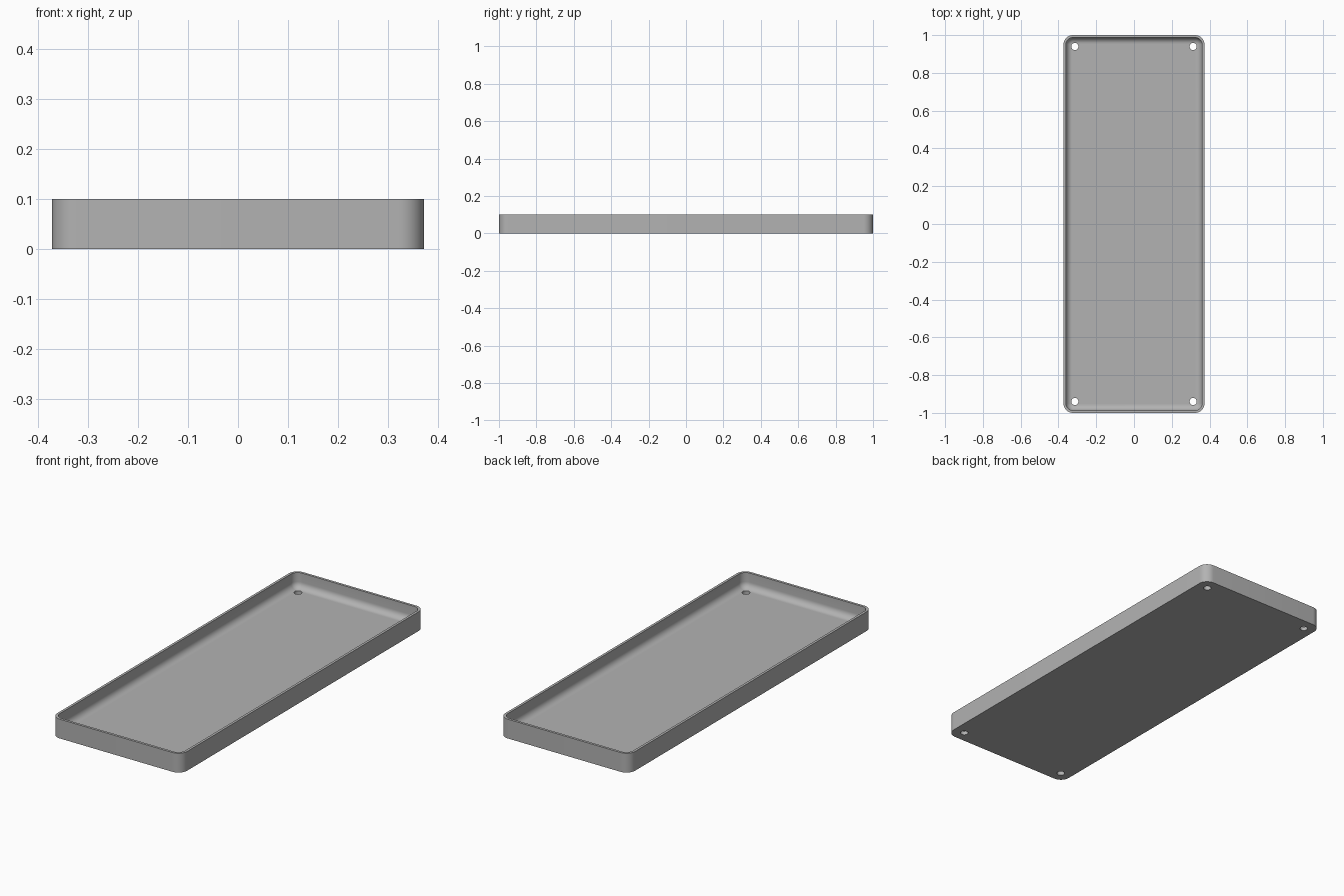
import bpy, bmesh, math

cube = bpy.data.objects.get("Cube")
if cube:
    bpy.data.objects.remove(cube, do_unlink=True)

HALF_X, HALF_Y, HEIGHT = 0.373, 1.0, 0.1
CORNER, WALL, FLOOR, FILLET = 0.05, 0.013, 0.02, 0.033
HOLE_X, HOLE_Y, HOLE_R = 0.313, 0.94, 0.019

grey = bpy.data.materials.new("plain grey")
grey.use_nodes = True
colour = (0.45, 0.45, 0.45, 1)
grey.diffuse_color = colour
grey.node_tree.nodes["Principled BSDF"].inputs["Base Color"].default_value = colour


def rounded_loop(bm, inset, z, steps=12):
    """One rounded rectangle of vertices, inset from the outer outline."""
    radius = CORNER - inset
    verts = []
    for i, (sx, sy) in enumerate([(1, 1), (-1, 1), (-1, -1), (1, -1)]):
        for k in range(steps + 1):
            a = (i + k / steps) * math.pi / 2
            verts.append(bm.verts.new((sx * (HALF_X - CORNER) + radius * math.cos(a),
                                       sy * (HALF_Y - CORNER) + radius * math.sin(a), z)))
    return verts


def add_object(name, bm):
    bmesh.ops.recalc_face_normals(bm, faces=bm.faces)
    mesh = bpy.data.meshes.new(name)
    bm.to_mesh(mesh)
    bm.free()
    mesh.materials.append(grey)
    obj = bpy.data.objects.new(name, mesh)
    bpy.context.collection.objects.link(obj)
    return obj


# Tray shell: outer wall, rim, inner wall, and a fillet down to the floor
section = [(0, 0), (0, HEIGHT), (WALL, HEIGHT)]
for k in range(9):
    a = k / 8 * math.pi / 2
    section.append((WALL + FILLET * (1 - math.cos(a)), FLOOR + FILLET * (1 - math.sin(a))))
bm = bmesh.new()
loops = [rounded_loop(bm, inset, z) for inset, z in section]
for low, high in zip(loops, loops[1:]):
    for i in range(len(low)):
        j = (i + 1) % len(low)
        bm.faces.new((low[i], low[j], high[j], high[i]))
bm.faces.new(loops[0])
bm.faces.new(loops[-1])
tray = add_object("tray", bm)

# Four screw holes through the floor
bm = bmesh.new()
for sx in (-1, 1):
    for sy in (-1, 1):
        made = bmesh.ops.create_cone(bm, cap_ends=True, segments=32, radius1=HOLE_R,
                                     radius2=HOLE_R, depth=0.2)
        bmesh.ops.translate(bm, verts=made["verts"], vec=(sx * HOLE_X, sy * HOLE_Y, 0))
cutter = add_object("hole_cutter", bm)
cut = tray.modifiers.new("screw holes", 'BOOLEAN')
cut.operation, cut.solver, cut.object = 'DIFFERENCE', 'EXACT', cutter

bpy.ops.object.select_all(action='DESELECT')
tray.select_set(True)
bpy.context.view_layer.objects.active = tray
bpy.ops.object.modifier_apply(modifier=cut.name)
bpy.data.objects.remove(cutter, do_unlink=True)
bpy.ops.object.shade_smooth_by_angle(angle=math.radians(30))
